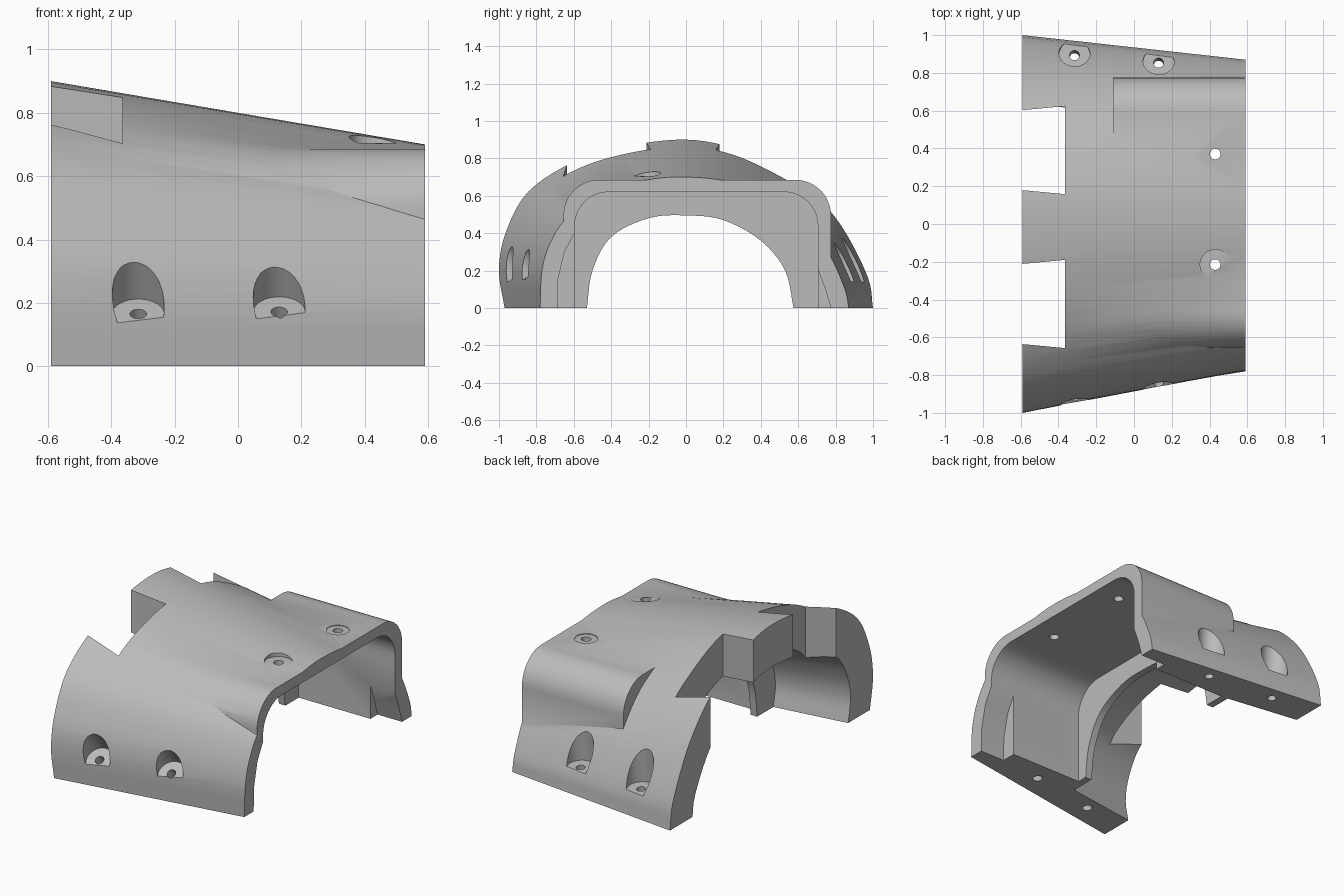
import bpy, bmesh
from math import radians, sin, cos, pi
from mathutils import Vector, Matrix

if "Cube" in bpy.data.objects:
    bpy.data.objects.remove(bpy.data.objects["Cube"])

grey = bpy.data.materials.new("plain grey")
grey.use_nodes = True
grey.diffuse_color = (0.5, 0.5, 0.5, 1)
grey.node_tree.nodes["Principled BSDF"].inputs["Base Color"].default_value = (0.5, 0.5, 0.5, 1)


def smooth(points, steps=5):
    """Catmull-Rom curve through (y, z) points."""
    p = [Vector(q) for q in points]
    p = [2 * p[0] - p[1]] + p + [2 * p[-1] - p[-2]]
    out = []
    for a, b, c, d in zip(p, p[1:], p[2:], p[3:]):
        for i in range(steps):
            t = i / steps
            out.append(0.5 * (2 * b + (c - a) * t + (2 * a - 5 * b + 4 * c - d) * t * t
                              + (3 * b - a - 3 * c + d) * t ** 3))
    return out + [p[-2]]


def round_arch(left, right, top, radius, base):
    """Flat-topped arch with rounded shoulders."""
    pts = [(left, base)]
    for centre, start in ((left + radius, pi), (right - radius, pi / 2)):
        for i in range(13):
            a = start - i * pi / 24
            pts.append((centre + radius * cos(a), top - radius + radius * sin(a)))
    return pts + [(right, base)]


def finish(name, bm):
    bmesh.ops.recalc_face_normals(bm, faces=bm.faces)
    mesh = bpy.data.meshes.new(name)
    bm.to_mesh(mesh)
    bm.free()
    mesh.materials.append(grey)
    obj = bpy.data.objects.new(name, mesh)
    bpy.context.collection.objects.link(obj)
    return obj


def loft(name, first, x0, second, x1):
    """Solid between two matching cross-sections."""
    bm = bmesh.new()
    a = [bm.verts.new((x0, y, z)) for y, z in first]
    b = [bm.verts.new((x1, y, z)) for y, z in second]
    bm.faces.new(a)
    bm.faces.new(b)
    for i in range(len(a)):
        j = (i + 1) % len(a)
        bm.faces.new((a[i], a[j], b[j], b[i]))
    return finish(name, bm)


def prism(name, plan, z0, z1):
    """Vertical solid from a plan outline."""
    bm = bmesh.new()
    face = bm.faces.new([bm.verts.new((x, y, z0)) for x, y in plan])
    top = bmesh.ops.extrude_face_region(bm, geom=[face])
    bmesh.ops.translate(bm, verts=[v for v in top["geom"] if isinstance(v, bmesh.types.BMVert)],
                        vec=(0, 0, z1 - z0))
    return finish(name, bm)


def rod(name, base, radius, low, high, tilt=0):
    """Cylinder along an axis tilted towards the front."""
    bm = bmesh.new()
    place = (Matrix.Translation(base) @ Matrix.Rotation(radians(tilt), 4, "X")
             @ Matrix.Translation((0, 0, (low + high) / 2)))
    bmesh.ops.create_cone(bm, cap_ends=True, segments=32, radius1=radius, radius2=radius,
                          depth=high - low, matrix=place)
    return finish(name, bm)


def combine(target, tool, operation="DIFFERENCE"):
    tool.hide_render = True
    mod = target.modifiers.new(tool.name, "BOOLEAN")
    mod.operation, mod.solver, mod.object = operation, "EXACT", tool
    bpy.context.view_layer.objects.active = target
    bpy.ops.object.modifier_apply(modifier=mod.name)
    bpy.data.objects.remove(tool)


def opened(points, sy=1, sz=1):
    """Scale an arch and carry its legs below the floor."""
    pts = [(y * sy, z * sz) for y, z in points]
    return [(pts[0][0], -0.1)] + pts + [(pts[-1][0], -0.1)]


# Tapered outer shell
wide = smooth([(-.97, 0), (-1, .2), (-.965, .4), (-.845, .62), (-.6, .78), (-.3, .868), (0, .9),
               (.25, .855), (.5, .74), (.66, .635), (.83, .44), (.97, .17), (1, 0)])
narrow = smooth([(-.78, 0), (-.77, .2), (-.725, .35), (-.63, .49), (-.45, .61), (-.22, .682),
                 (0, .7), (.25, .67), (.5, .56), (.65, .45), (.77, .28), (.85, .1), (.87, 0)])
shell = loft("cover_shell", wide, -.59, narrow, .59)

# Square-shouldered housing at the narrow end
housing = round_arch(-.655, .775, .685, .19, .05)
combine(shell, loft("housing", housing, -.11, housing, .59), "UNION")

# Rear cavity, flange opening and front pocket
combine(shell, loft("cavity", opened(wide, .78, .71), -.6, opened(wide, .71, .63), -.12))
arch = opened(smooth([(-.53, 0), (-.5, .2), (-.4, .38), (-.2, .48), (0, .495), (.2, .47),
                      (.4, .36), (.53, .2), (.575, 0)]))
combine(shell, loft("flange_opening", arch, -.3, arch, .3))
pocket = round_arch(-.595, .705, .62, .18, -.1)
combine(shell, loft("pocket", pocket, -.075, pocket, .7))

# Thinned wall ends inside the pocket
left_relief = [(-.5, -.1), (-.69, -.1), (-.685, .15), (-.65, .3), (-.59, .41), (-.5, .41)]
right_relief = [(.6, -.1), (.795, -.1), (.775, 0), (.745, .1), (.7, .22), (.6, .22)]
for section in (left_relief, right_relief):
    combine(shell, loft("wall_relief", section, .42, section, .7))

# Two notches in the wide end
for low, high in ((-.645, -.202), (.612, .17)):
    flare = -.012 if low < high else .012
    plan = [(-.62, low - flare), (-.62, high + flare), (-.365, high - flare), (-.365, low + flare)]
    combine(shell, prism("notch", plan, .3, 1.1))

# Counterbored screw holes along both sides
for base, tilt in (((-.315, -.915, .165), 35), ((.13, -.842, .172), 35),
                   ((-.315, .893, .145), -6), ((.13, .853, .145), -6)):
    combine(shell, rod("counterbore", base, .082, 0, .4, tilt))
    combine(shell, rod("screw_hole", base, .026, -.4, .02, tilt))

# Spot-faced holes through the top
for y, floor, radius in ((.37, .681, .065), (-.215, .705, .08)):
    combine(shell, rod("spot_face", (.43, y, floor), radius, 0, .2))
    combine(shell, rod("top_hole", (.43, y, floor), .028, -.2, .2))

# Smooth curves with crisp edges
bpy.ops.object.select_all(action="DESELECT")
shell.select_set(True)
bpy.context.view_layer.objects.active = shell
bpy.ops.object.shade_smooth_by_angle(angle=radians(30))
